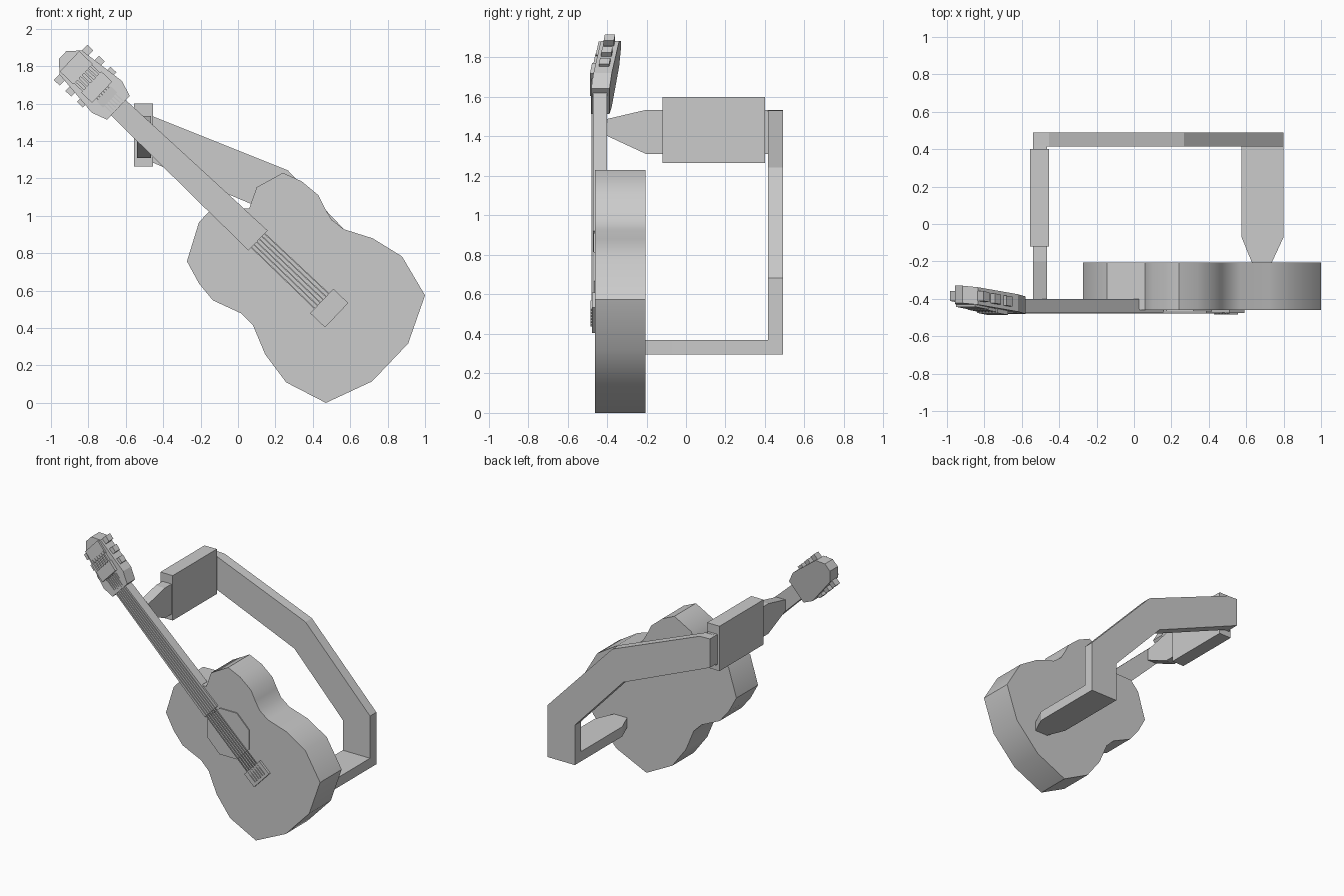
import bpy, bmesh, math

cube = bpy.data.objects.get("Cube")
if cube:
    bpy.data.objects.remove(cube, do_unlink=True)

grey = bpy.data.materials.new("plain_grey")
grey.use_nodes = True
grey.diffuse_color = (0.6, 0.6, 0.6, 1)
bsdf = next(n for n in grey.node_tree.nodes if n.type == 'BSDF_PRINCIPLED')
bsdf.inputs["Base Color"].default_value = (0.6, 0.6, 0.6, 1)

# Slanted guitar axis: s runs from the tail to the head, w runs across
TAIL = (0.803, 0.207)
HEAD = (-0.725, 0.689)


def along(s, w):
    return (TAIL[0] + HEAD[0] * s + HEAD[1] * w, TAIL[1] + HEAD[1] * s - HEAD[0] * w)


def loft(name, front, back, smooth=None):
    """Solid between two matching loops of 3D points."""
    bm = bmesh.new()
    a = [bm.verts.new(p) for p in front]
    b = [bm.verts.new(p) for p in back]
    bm.faces.new(a)
    bm.faces.new(b[::-1])
    for i in range(len(a)):
        j = (i + 1) % len(a)
        bm.faces.new((a[j], a[i], b[i], b[j]))
    bmesh.ops.recalc_face_normals(bm, faces=bm.faces)
    mesh = bpy.data.meshes.new(name)
    bm.to_mesh(mesh)
    bm.free()
    mesh.materials.append(grey)
    ob = bpy.data.objects.new(name, mesh)
    bpy.context.collection.objects.link(ob)
    if smooth:
        bpy.ops.object.select_all(action='DESELECT')
        ob.select_set(True)
        bpy.context.view_layer.objects.active = ob
        bpy.ops.object.shade_smooth_by_angle(angle=math.radians(smooth))
    return ob


def slab(name, outline, y0, y1, smooth=None):
    """Outline in x and z, thickened along y."""
    return loft(name, [(x, y0, z) for x, z in outline],
                [(x, y1, z) for x, z in outline], smooth)


def axis_slab(name, outline, y0, y1, tilt=0.0):
    """Outline in s and w, thickened along y; tilt leans it back past the nut."""
    def place(s, w, y):
        x, z = along(s, w)
        return (x, y + tilt * (s - 2.1), z)
    return loft(name, [place(s, w, y0) for s, w in outline],
                [place(s, w, y1) for s, w in outline])


def rect(a0, a1, b0, b1):
    return [(a0, b0), (a1, b0), (a1, b1), (a0, b1)]


# Guitar body
slab("guitar_body", [
    (.24, 1.23), (.34, 1.185), (.43, 1.11), (.465, 1.04), (.5, .98), (.567, .928),
    (.72, .88), (.877, .783), (1, .575), (.91, .318), (.717, .115), (.47, 0),
    (.257, .11), (.145, .26), (.08, .415), (.016, .479), (-.134, .548),
    (-.209, .639), (-.273, .757), (-.209, .965), (-.144, 1.035), (.06, 1.04),
    (.1, 1.153)], -.46, -.205, smooth=45)

# Sound hole plate
slab("sound_hole", [(.246 + .186 * math.cos(math.pi * (k + .5) / 4),
                     .74 + .186 * math.sin(math.pi * (k + .5) / 4))
                    for k in range(8)], -.468, -.455)

# Neck and fretboard
axis_slab("neck", [(1.14, -.072), (2.1, -.055), (2.1, .055), (1.14, .072)], -.472, -.4)
axis_slab("fretboard", [(.96, -.074), (1.2, -.07), (1.2, .07), (.96, .074)], -.472, -.455)

# Bridge and strings
axis_slab("bridge", rect(.38, .49, -.09, .09), -.477, -.455)
for i in range(6):
    t = (i - 2.5) / 2.5
    a, b, h = .055 * t, .042 * t, .003
    axis_slab(f"string_{i + 1}", [(.45, a - h), (2.15, b - h), (2.15, b + h), (.45, a + h)],
              -.479, -.473)
    axis_slab(f"bridge_pin_{i + 1}", rect(.4, .46, a - .006, a + .006), -.484, -.47)

# Headstock, leaning back
LEAN = .14
half = [(1.99, .088), (2.075, .117), (2.34, .088), (2.4, .03)]
axis_slab("headstock", half + [(s, -w) for s, w in reversed(half)], -.465, -.372, LEAN)
axis_slab("nut", rect(2.11, 2.19, -.078, .078), -.488, -.45, LEAN)
axis_slab("head_plate", rect(2.25, 2.35, -.075, .075), -.478, -.45, LEAN)
for i in range(6):
    w = (i - 2.5) * .025
    axis_slab(f"string_post_{i + 1}", rect(2.18, 2.27, w - .006, w + .006), -.482, -.45, LEAN)
for side, label in ((1, "left"), (-1, "right")):
    for i in range(3):
        s = 2.15 + .085 * i
        axis_slab(f"tuning_peg_{label}_{i + 1}",
                  rect(s - .022, s + .022, side * .06, side * .13), -.445, -.393, LEAN)

# Neck holder: block, tapered tongue and rear collar
slab("holder_block", rect(-.557, -.455, 1.265, 1.6), -.12, .4)
slab("holder_collar", rect(-.54, -.465, 1.31, 1.535), .39, .42)
slab("holder_root", rect(-.54, -.465, 1.31, 1.535), -.2, -.11)
loft("holder_tongue", [(x, -.405, z) for x, z in rect(-.54, -.465, 1.405, 1.487)],
     [(x, -.2, z) for x, z in rect(-.54, -.465, 1.31, 1.535)])

# Bent rear arm
slab("rear_arm", [(-.54, 1.535), (-.455, 1.532), (.267, 1.243), (.8, .683), (.8, .295),
                  (.575, .295), (.575, .593), (.175, 1.02), (-.54, 1.32)], .415, .49)

# Lower foot reaching to the body back, with a tapered end
foot = [(.575, .45), (.8, .45), (.8, -.07), (.735, -.21), (.632, -.21), (.575, -.07)]
loft("lower_foot", [(x, y, .295) for x, y in foot], [(x, y, .368) for x, y in foot])
